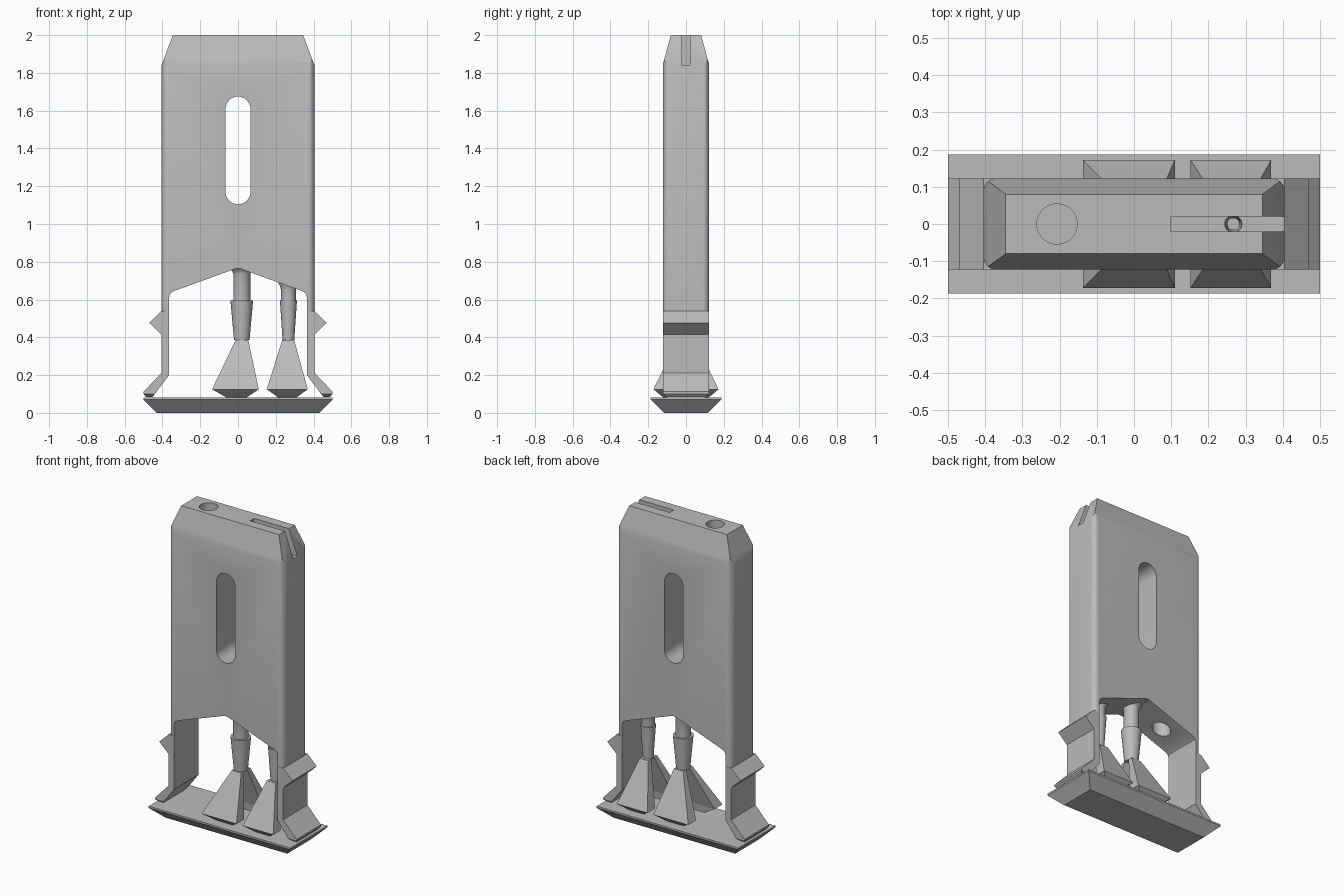
import bpy, bmesh, math
from mathutils import Matrix

if "Cube" in bpy.data.objects:
    bpy.data.objects.remove(bpy.data.objects["Cube"])

grey = bpy.data.materials.new("plain grey")
grey.use_nodes = True
grey.diffuse_color = (0.5, 0.5, 0.5, 1)
grey.node_tree.nodes["Principled BSDF"].inputs["Base Color"].default_value = (0.5, 0.5, 0.5, 1)


def make(name, bm):
    """Turn a bmesh into a named grey object."""
    bmesh.ops.recalc_face_normals(bm, faces=bm.faces)
    mesh = bpy.data.meshes.new(name)
    bm.to_mesh(mesh)
    bm.free()
    mesh.materials.append(grey)
    ob = bpy.data.objects.new(name, mesh)
    bpy.context.collection.objects.link(ob)
    return ob


def prism(name, profile, half):
    """Extrude an x-z profile along y, symmetric about y = 0."""
    bm = bmesh.new()
    face = bm.faces.new([bm.verts.new((x, -half, z)) for x, z in profile])
    new = bmesh.ops.extrude_face_region(bm, geom=[face])["geom"]
    moved = [v for v in new if isinstance(v, bmesh.types.BMVert)]
    bmesh.ops.translate(bm, verts=moved, vec=(0, 2 * half, 0))
    return make(name, bm)


def loft(name, sections):
    """Stack rectangles (x0, x1, y0, y1, z) into a closed solid."""
    bm = bmesh.new()
    rings = [[bm.verts.new(p) for p in ((a, c, z), (b, c, z), (b, d, z), (a, d, z))]
             for a, b, c, d, z in sections]
    bm.faces.new(rings[0])
    bm.faces.new(rings[-1])
    for low, high in zip(rings, rings[1:]):
        for i in range(4):
            j = (i + 1) % 4
            bm.faces.new((low[i], low[j], high[j], high[i]))
    return make(name, bm)


def lathe(name, x, profile):
    """Revolve a closed r-z loop around a vertical axis at x."""
    bm = bmesh.new()
    vs = [bm.verts.new((x + r, 0, z)) for r, z in profile]
    es = [bm.edges.new((vs[i - 1], vs[i])) for i in range(len(vs))]
    bmesh.ops.spin(bm, geom=vs + es, cent=(x, 0, 0), axis=(0, 0, 1),
                   angle=math.tau, steps=40, use_duplicate=False)
    bmesh.ops.remove_doubles(bm, verts=bm.verts, dist=1e-5)
    return make(name, bm)


def cylinder(name, x, r, z0, z1):
    bm = bmesh.new()
    bmesh.ops.create_cone(bm, cap_ends=True, segments=40, radius1=r, radius2=r, depth=z1 - z0,
                          matrix=Matrix.Translation((x, 0, (z0 + z1) / 2)))
    return make(name, bm)


def carve(ob, cutter, operation="DIFFERENCE"):
    """Apply one boolean and discard its cutter."""
    mod = ob.modifiers.new("cut", "BOOLEAN")
    mod.operation, mod.solver, mod.object = operation, "EXACT", cutter
    bpy.context.view_layer.update()
    mesh = bpy.data.meshes.new_from_object(ob.evaluated_get(bpy.context.evaluated_depsgraph_get()))
    ob.modifiers.clear()
    ob.data = mesh
    bpy.data.objects.remove(cutter)


def smooth(ob):
    bpy.ops.object.select_all(action="DESELECT")
    ob.select_set(True)
    bpy.context.view_layer.objects.active = ob
    bpy.ops.object.shade_smooth_by_angle(angle=math.radians(30))


W, D = 0.405, 0.123

# Housing: box with rounded upright edges
body = loft("housing", [(-W, W, -D, D, 0.54), (-W, W, -D, D, 2.1)])
bm = bmesh.new()
bm.from_mesh(body.data)
upright = [e for e in bm.edges if abs(e.verts[0].co.z - e.verts[1].co.z) > 1]
bmesh.ops.bevel(bm, geom=upright, offset=0.035, segments=8, profile=0.5, affect="EDGES")
bm.to_mesh(body.data)
bm.free()

# Sloped crown: keep only what lies inside a steep pyramid
carve(body, loft("crown_cutter", [(-1.095, 1.095, -0.63, 0.63, 0), (-0.345, 0.345, -0.08, 0.08, 2)]),
      "INTERSECT")

# Arched opening in the underside
half_arch = [(0.365, 0.4), (0.365, 0.61), (0.36, 0.63), (0.345, 0.643), (0.03, 0.757), (0.012, 0.764)]
carve(body, prism("arch_cutter", half_arch + [(-x, z) for x, z in reversed(half_arch)], 0.3))

# Rounded window through the middle
window = []
for k in range(34):
    t = math.pi * (k if k < 17 else k - 1) / 16
    window.append((0.066 * math.cos(t), (1.609 if k < 17 else 1.17) + 0.066 * math.sin(t)))
carve(body, prism("window_cutter", window, 0.3))

# Bore, crown slot and cable hole
carve(body, cylinder("bore_cutter", -0.207, 0.054, 0.5, 2.2))
carve(body, loft("slot_cutter", [(0.1, 0.5, -0.02, 0.02, 1.84), (0.1, 0.5, -0.02, 0.02, 2.2)]))
carve(body, cylinder("cable_cutter", 0.267, 0.023, 0.5, 1.9))
smooth(body)

# Legs with snap ridges and flared feet
leg = [(0.365, 0.54), (0.365, 0.2), (0.44, 0.1), (0.5, 0.1), (0.5, 0.112), (W, 0.212),
       (W, 0.415), (0.47, 0.477), (W, 0.54)]
for side, s in (("left", 1), ("right", -1)):
    prism(side + "_leg", [(s * x, z) for x, z in leg], D)
    a, b = sorted((s * 0.44, s * 0.5))
    loft(side + "_foot_pad", [(a + 0.015, b - 0.015, -0.1, 0.1, 0.083), (a, b, -D, D, 0.1)])

# Hollow stems with tapered collets
stems = {
    "large": (0.02, [(0.015, 0.385), (0.041, 0.385), (0.06, 0.595), (0.045, 0.595), (0.045, 0.735),
                     (0.05, 0.75), (0.065, 0.765), (0.065, 0.8), (0.015, 0.8)]),
    "small": (0.267, [(0.016, 0.385), (0.031, 0.385), (0.045, 0.595), (0.039, 0.595), (0.039, 0.65),
                      (0.044, 0.67), (0.052, 0.685), (0.052, 0.73), (0.022, 0.73)]),
}
for size, (x, profile) in stems.items():
    smooth(lathe(size + "_stem", x, profile))

# Spreading jaws, one pair under each stem: x ranges at foot, barb and neck
jaws = {"large": ((-0.06, 0.045), (-0.137, 0.11), (-0.012, 0.054)),
        "small": ((0.215, 0.31), (0.152, 0.369), (0.235, 0.297))}
for size, spans in jaws.items():
    for side, s in (("front", -1), ("back", 1)):
        sections = []
        for (x0, x1), inner, outer, z in zip(spans, (0.1, 0.095, 0.015), (0.12, 0.172, 0.045),
                                             (0.081, 0.125, 0.387)):
            y0, y1 = sorted((s * inner, s * outer))
            sections.append((x0, x1, y0, y1, z))
        loft(f"{size}_{side}_jaw", sections)

# Floor plate with bevelled underside
loft("floor_plate", [(-0.43, 0.43, -0.117, 0.117, 0), (-0.5, 0.5, -0.187, 0.187, 0.07),
                     (-0.5, 0.5, -0.187, 0.187, 0.081)])
